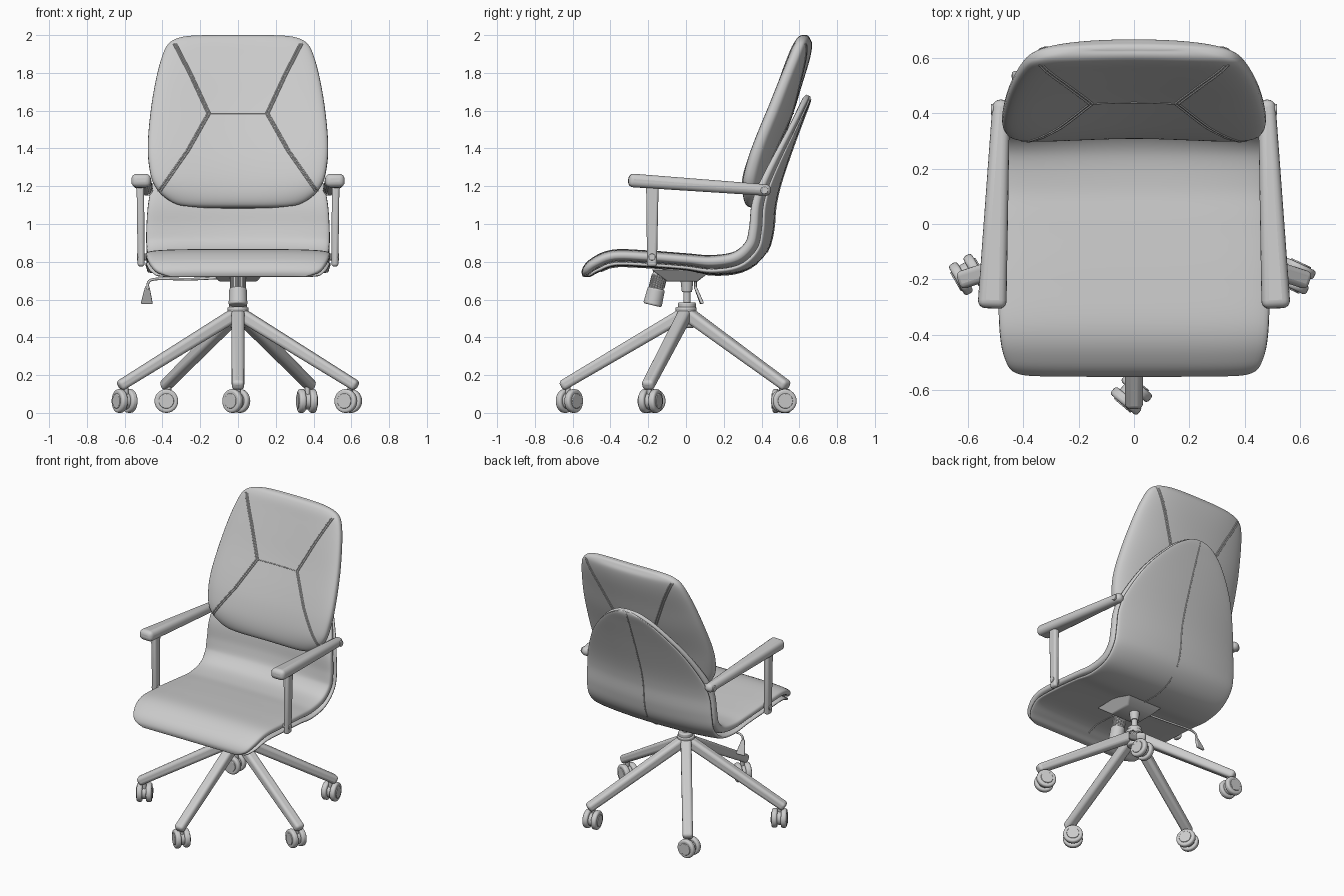
import bpy, bmesh, math
from mathutils import Vector as V, Matrix
from mathutils.bvhtree import BVHTree

if "Cube" in bpy.data.objects:
    bpy.data.objects.remove(bpy.data.objects["Cube"])


def finish(name, bm, bevel=0.0, angle=40):
    bmesh.ops.recalc_face_normals(bm, faces=bm.faces)
    me = bpy.data.meshes.new(name)
    bm.to_mesh(me)
    bm.free()
    ob = bpy.data.objects.new(name, me)
    bpy.context.collection.objects.link(ob)
    bpy.ops.object.select_all(action='DESELECT')
    ob.select_set(True)
    bpy.context.view_layer.objects.active = ob
    if bevel:
        m = ob.modifiers.new("bevel", 'BEVEL')
        m.width, m.segments, m.limit_method = bevel, 4, 'ANGLE'
        m.angle_limit = math.radians(40)
    bpy.ops.object.shade_smooth_by_angle(angle=math.radians(angle))
    return ob


def spline(rows, sub):
    """Catmull-Rom through rows of numbers."""
    out, n = [], len(rows)
    for i in range(n - 1):
        a, b, c, d = (rows[max(0, min(n - 1, i + k))] for k in (-1, 0, 1, 2))
        for s in range(sub):
            t = s / sub
            out.append([q + .5 * t * (r - p + t * (2*p - 5*q + 4*r - u + t * (3*(q - r) + u - p)))
                        for p, q, r, u in zip(a, b, c, d)])
    return out + [list(rows[-1])]


def loft(name, rows, power, off=0.0, hs=1.0, ws=1.0, n=64, sub=6):
    """Padded slab along a side profile; rows = y, z, half width, half thickness, dish."""
    st = spline(rows, sub)
    bm, rings = bmesh.new(), []
    for i, (y, z, w, h, d) in enumerate(st):
        p, q = st[max(0, i - 1)], st[min(len(st) - 1, i + 1)]
        t = V((0, q[0] - p[0], q[1] - p[1])).normalized()
        nrm = V((0, -t.z, t.y))
        ring = []
        for k in range(n):
            a = 2 * math.pi * k / n
            s = math.cos(a)
            v = max(0, 1 - abs(s) ** power) ** (1 / power) * (1 if math.sin(a) >= 0 else -1)
            x = w * ws * s
            o = h * (off + hs * v) + d * (x / .48) ** 2
            ring.append(bm.verts.new(V((x, y, z)) + nrm * o))
        rings.append(ring)
    for r0, r1 in zip(rings, rings[1:]):
        for k in range(n):
            bm.faces.new((r0[k], r0[(k + 1) % n], r1[(k + 1) % n], r1[k]))
    bm.faces.new(rings[0])
    bm.faces.new(rings[-1])
    return finish(name, bm, angle=60)


def beam(name, p0, p1, s0, s1, bevel):
    """Tapered rectangular bar, sizes are (side, up)."""
    p0, p1 = V(p0), V(p1)
    d = (p1 - p0).normalized()
    side = V((1, 0, 0)) if abs(d.z) > .95 else V((0, 0, 1)).cross(d).normalized()
    up = d.cross(side)
    bm = bmesh.new()
    for p, (a, b) in ((p0, s0), (p1, s1)):
        for i, j in ((-1, -1), (1, -1), (1, 1), (-1, 1)):
            bm.verts.new(p + side * a * i / 2 + up * b * j / 2)
    v = list(bm.verts)
    if not v:
        return None
    bm.faces.new(v[:4])
    bm.faces.new(v[4:])
    for k in range(4):
        m = (k + 1) % 4
        bm.faces.new((v[k], v[m], v[m + 4], v[k + 4]))
    return finish(name, bm, bevel)


def rod(name, p0, p1, r0, r1=None, bevel=0.0, seg=32):
    p0, p1 = V(p0), V(p1)
    d = p1 - p0
    mat = Matrix.Translation((p0 + p1) / 2) @ d.to_track_quat('Z', 'Y').to_matrix().to_4x4()
    bm = bmesh.new()
    bmesh.ops.create_cone(bm, cap_ends=True, segments=seg, radius1=r0,
                          radius2=r0 if r1 is None else r1, depth=d.length, matrix=mat)
    return finish(name, bm, bevel)


def tube(name, pts, r):
    cu = bpy.data.curves.new(name, 'CURVE')
    cu.dimensions, cu.bevel_depth, cu.bevel_resolution, cu.use_fill_caps = '3D', r, 2, True
    sp = cu.splines.new('POLY')
    sp.points.add(len(pts) - 1)
    for q, p in zip(sp.points, pts):
        q.co = (*p, 1)
    ob = bpy.data.objects.new(name, cu)
    bpy.context.collection.objects.link(ob)


def seam(name, target, path, direction, r=.004):
    """Stitch line projected onto a surface."""
    me = target.data
    tree = BVHTree.FromPolygons([v.co for v in me.vertices], [p.vertices[:] for p in me.polygons])
    pts = []
    for a, b in zip(path, path[1:]):
        for k in range(21):
            hit = tree.ray_cast(V(a).lerp(V(b), k / 20) - V(direction) * 3, V(direction))[0]
            if hit:
                pts.append(hit)
    if len(pts) > 1:
        tube(name, pts, r)


# seat pad and outer shell share one L-shaped profile
body = [(-.545, .722, .36, .004, 0), (-.528, .742, .43, .03, 0), (-.48, .782, .468, .042, 0),
        (-.38, .82, .487, .045, 0), (-.2, .815, .49, .045, 0), (0, .80, .485, .045, 0),
        (.14, .783, .48, .052, .005), (.28, .80, .48, .055, .015), (.375, .87, .485, .055, .03),
        (.41, .97, .485, .053, .04), (.425, 1.10, .475, .05, .045), (.465, 1.23, .44, .04, .045),
        (.54, 1.42, .345, .03, .04), (.605, 1.58, .21, .025, .03), (.637, 1.655, .105, .022, .03),
        (.648, 1.68, .03, .012, .03)]
loft("seat_pad", body, 4, off=.25, hs=.75)
shell = loft("outer_shell", body, 4, off=-.7, hs=.32)
seam("shell_back_seam", shell, [(0, 0, .85), (0, 0, 1.66)], (0, -1, 0))
seam("shell_bottom_seam", shell, [(0, -.45, 0), (0, .38, 0)], (0, 0, 1))

# backrest cushion with stitched panels on both faces
back = loft("backrest_cushion", [
    (.375, 1.085, .12, .005, .02), (.37, 1.10, .27, .036, .03), (.365, 1.13, .375, .055, .04),
    (.375, 1.2, .445, .064, .05), (.40, 1.3, .472, .065, .05), (.44, 1.42, .477, .062, .05),
    (.51, 1.6, .46, .06, .05), (.56, 1.75, .435, .056, .045), (.60, 1.87, .405, .053, .04),
    (.62, 1.94, .375, .048, .035), (.628, 1.975, .33, .038, .03), (.634, 1.994, .24, .02, .02),
    (.635, 2.0, .14, .004, .02)], 3)
for face, dy in (("front", 1), ("rear", -1)):
    seam(face + "_cross_seam", back, [(-.155, 0, 1.585), (.155, 0, 1.585)], (0, dy, 0), .003)
    for sx in (-1, 1):
        for o in (-.007, .007):
            path = [(sx * (x + o), 0, z) for x, z in
                    ((.335, 1.955), (.25, 1.79), (.155, 1.585), (.265, 1.39), (.415, 1.175))]
            seam(face + "_panel_seam", back, path, (0, dy, 0))

# armrests, posts and bolts
for sx, side in ((-1, "left"), (1, "right")):
    beam(side + "_armrest", (sx * .514, -.305, 1.232), (sx * .48, .45, 1.178),
         (.105, .072), (.062, .06), .028)
    beam(side + "_arm_post", (sx * .513, -.18, .775), (sx * .517, -.178, 1.21),
         (.036, .052), (.04, .066), .014)
    rod(side + "_post_bolt", (sx * .47, -.18, .825), (sx * .536, -.18, .825), .018, bevel=.004)
    rod(side + "_arm_bolt", (sx * .44, .415, 1.178), (sx * .518, .415, 1.178), .02, bevel=.004)

# tilt mechanism, gas column and hub
beam("mechanism_plate", (0, -.02, .695), (0, -.02, .76), (.2, .16), (.31, .33), .008)
rod("column_collar", (0, .005, .64), (0, .005, .71), .027, .035, .004)
rod("gas_column", (0, .005, .54), (0, .005, .66), .019)
rod("column_cap", (0, .005, .5), (0, .005, .585), .047, bevel=.008)
rod("hub", (0, 0, .45), (0, 0, .56), .042, .058, .01)

# tension knob with ribbed grip
k0, k1 = V((0, -.135, .75)), V((0, -.178, .57))
km = k0.lerp(k1, .5)
rod("knob_neck", k0, km, .038)
rod("tension_knob", km, k1, .046, .05, .01)
for i in range(16):
    a = i * math.pi / 8
    o = V((math.cos(a), math.sin(a), 0)) * .038
    rod("knob_rib", k0.lerp(k1, .1) + o, km + o, .005, seg=8)

# height lever
wire = spline([(-.1, .02, .715), (-.25, .04, .708), (-.4, .05, .71), (-.455, .05, .705),
               (-.475, .05, .69), (-.48, .05, .655)], 6)
tube("lever_wire", wire, .007)
beam("lever_handle", (-.48, .047, .672), (-.483, .085, .578), (.022, .014), (.064, .018), .006)

# five-star base with twin-wheel casters
for i, turn in enumerate((50, 65, 10, 90, 30)):
    a = math.radians(-90 + 72 * i)
    r = V((math.cos(a), math.sin(a), 0))
    beam("base_leg", r * .01 + V((0, 0, .525)), r * .662 + V((0, 0, .14)),
         (.07, .07), (.066, .056), .02)
    foot = r * .625
    t = math.radians(turn)
    ax = V((math.cos(t), math.sin(t), 0))
    c = foot + V((-ax.y, ax.x, 0)) * .012 + V((0, 0, .063))
    rod("caster_stem", foot + V((0, 0, .07)), foot + V((0, 0, .16)), .014)
    rod("caster_body", c - ax * .03, c + ax * .03, .044)
    for s in (-1, 1):
        rod("caster_wheel", c + ax * s * .012, c + ax * s * .048, .063, bevel=.012)
        rod("caster_wheel_cap", c + ax * s * .04, c + ax * s * .053, .04, bevel=.004)
